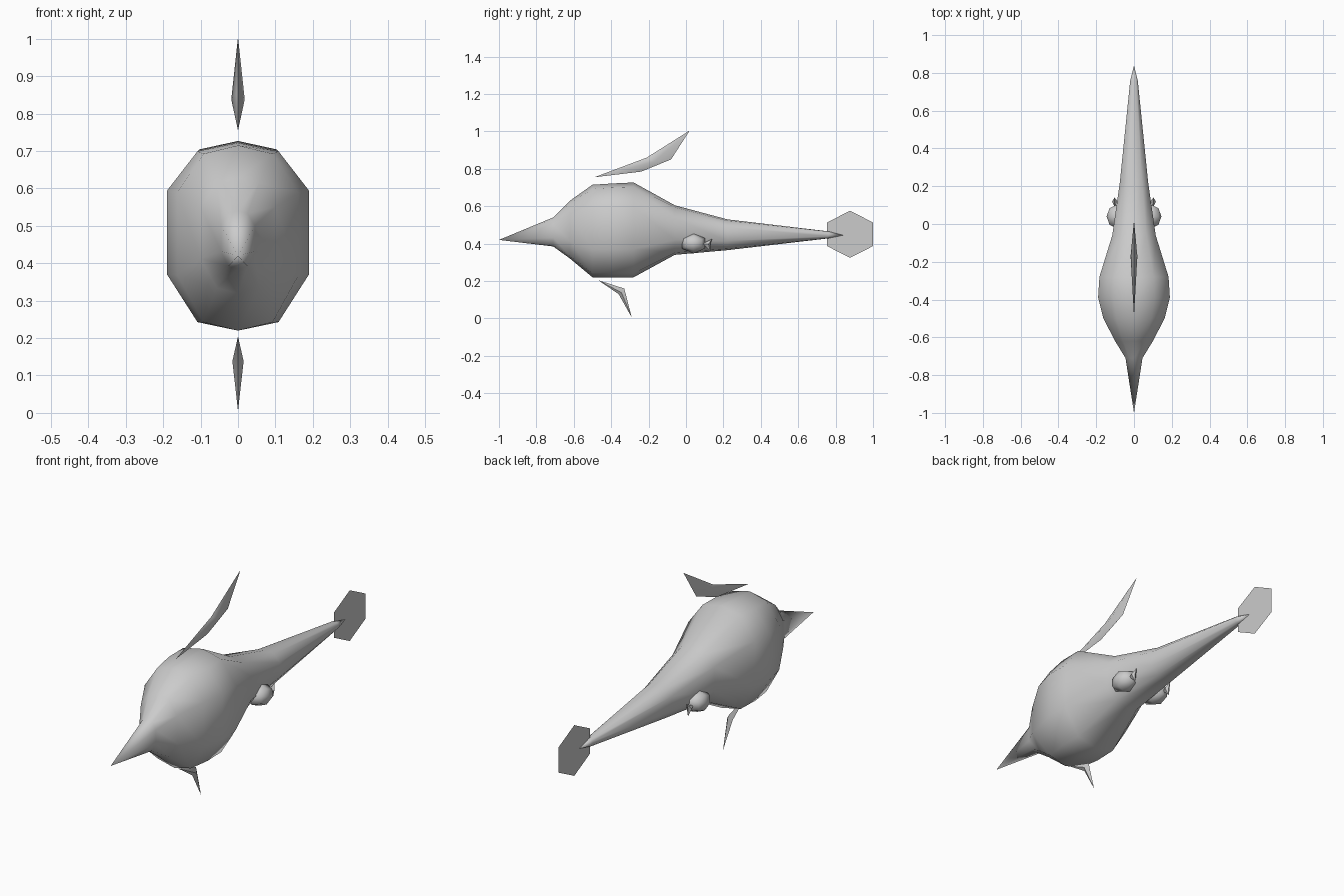
import bpy, bmesh, math
from mathutils import Vector

cube = bpy.data.objects.get("Cube")
if cube:
    bpy.data.objects.remove(cube)

grey = bpy.data.materials.new("plain_grey")
grey.use_nodes = True
grey.diffuse_color = (0.6, 0.6, 0.6, 1)
grey.node_tree.nodes["Principled BSDF"].inputs["Base Color"].default_value = grey.diffuse_color


def finish(bm, name, angle=180, recalc=True):
    """Turn a bmesh into a smooth, grey object."""
    if recalc:
        bmesh.ops.recalc_face_normals(bm, faces=bm.faces)
    mesh = bpy.data.meshes.new(name)
    bm.to_mesh(mesh)
    bm.free()
    mesh.materials.append(grey)
    ob = bpy.data.objects.new(name, mesh)
    bpy.context.collection.objects.link(ob)
    bpy.ops.object.select_all(action='DESELECT')
    ob.select_set(True)
    bpy.context.view_layer.objects.active = ob
    bpy.ops.object.shade_smooth_by_angle(angle=math.radians(angle))
    return ob


def fin(name, outline, ridge, half_width, centre_x=0):
    """Thin fin: a side outline joined to a ridge point on each flank."""
    bm = bmesh.new()
    rim = [bm.verts.new((centre_x, y, z)) for y, z in outline]
    for side in (1, -1):
        peak = bm.verts.new((centre_x + side * half_width, *ridge))
        for a, b in zip(rim, rim[1:] + rim[:1]):
            bm.faces.new((a, b, peak))
    return finish(bm, name, 60)


# Body: ten-sided rings along y, as (y, half width, bottom, top)
rings = [(-0.71, 0.045, 0.385, 0.54), (-0.62, 0.10, 0.32, 0.63),
         (-0.50, 0.162, 0.22, 0.715), (-0.39, 0.19, 0.22, 0.722),
         (-0.28, 0.183, 0.22, 0.727), (-0.06, 0.115, 0.34, 0.605),
         (0.22, 0.075, 0.365, 0.53), (0.76, 0.02, 0.428, 0.466)]
half_section = [(0, 1), (0.57, 0.91), (1, 0.49), (1, -0.4), (0.57, -0.91), (0, -1)]
section = half_section + [(-x, z) for x, z in half_section[-2:0:-1]]

bm = bmesh.new()
loops = []
for y, w, low, high in rings:
    mid, h = (low + high) / 2, (high - low) / 2
    loops.append([bm.verts.new((x * w, y, mid + z * h)) for x, z in section])
for a, b in zip(loops, loops[1:]):
    for i in range(len(section)):
        j = (i + 1) % len(section)
        bm.faces.new((a[i], a[j], b[j], b[i]))
for loop, tip in ((loops[0], (0, -1, 0.42)), (loops[-1], (0, 0.84, 0.445))):
    point = bm.verts.new(tip)
    for i in range(len(section)):
        bm.faces.new((loop[i], loop[(i + 1) % len(section)], point))
finish(bm, "body")

# Tail: flat upright hexagon
bm = bmesh.new()
corners = []
for i in range(6):
    a = math.radians(60 * i + 90)
    corners.append(bm.verts.new((0, 0.877 + 0.142 * math.cos(a), 0.45 + 0.126 * math.sin(a))))
bm.faces.new(corners)
finish(bm, "tail_fin", recalc=False)

# Fins above and below the body
fin("top_fin", [(-0.49, 0.755), (-0.21, 0.86), (0.02, 1.005), (-0.08, 0.85), (-0.24, 0.785)],
    (-0.17, 0.838), 0.018)
fin("bottom_fin", [(-0.47, 0.205), (-0.33, 0.16), (-0.29, 0.005), (-0.36, 0.13)],
    (-0.345, 0.138), 0.015)

# Side lobes, each with a small flared tip
for name, side in (("left", 1), ("right", -1)):
    bm = bmesh.new()
    bmesh.ops.create_uvsphere(bm, u_segments=6, v_segments=4, radius=1)
    for v in bm.verts:
        x, y, z = v.co
        v.co = Vector((side * (0.092 + 0.053 * z), 0.04 + 0.072 * x, 0.402 + 0.055 * y))
    finish(bm, name + "_lobe")
    fin(name + "_lobe_tip", [(0.09, 0.4), (0.14, 0.425), (0.13, 0.4), (0.13, 0.36)],
        (0.12, 0.398), 0.014, side * 0.102)
